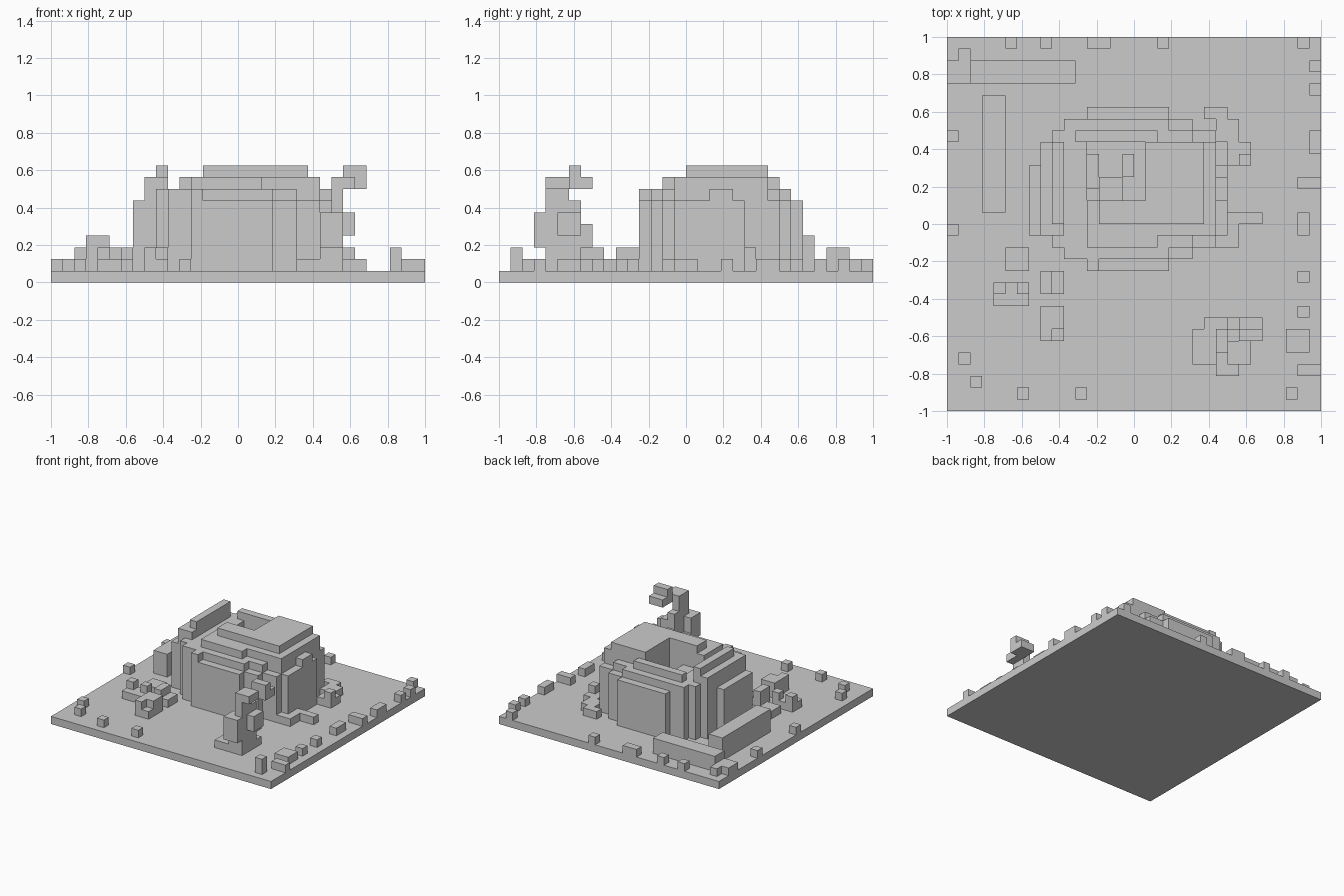
import bpy
import bmesh
from itertools import product
from mathutils import Vector

U = 1 / 16  # block size

cube = bpy.data.objects.get("Cube")
if cube:
    bpy.data.objects.remove(cube, do_unlink=True)

stone = bpy.data.materials.new("grey_stone")
stone.use_nodes = True
GREY = (0.6, 0.6, 0.6, 1)
stone.diffuse_color = GREY
bsdf = next(n for n in stone.node_tree.nodes if n.type == 'BSDF_PRINCIPLED')
bsdf.inputs["Base Color"].default_value = GREY


def cells(x0, x1, y0, y1, z0, z1):
    """All block cells inside a box, in block units."""
    return set(product(range(x0, x1), range(y0, y1), range(z0, z1)))


def union(*boxes):
    return set().union(*(cells(*b) for b in boxes))


def build(name, blocks):
    """Skin the outside of a set of blocks and merge the flat areas."""
    bm = bmesh.new()
    verts = {}

    def vert(p):
        key = tuple(p)
        if key not in verts:
            verts[key] = bm.verts.new([c * U for c in key])
        return verts[key]

    for cell in blocks:
        for axis, side in product(range(3), (0, 1)):
            near = list(cell)
            near[axis] += 2 * side - 1
            if tuple(near) in blocks:
                continue
            a, b = (axis + 1) % 3, (axis + 2) % 3
            ring = []
            for da, db in ((0, 0), (1, 0), (1, 1), (0, 1)):
                p = list(cell)
                p[axis] += side
                p[a] += da
                p[b] += db
                ring.append(vert(p))
            bm.faces.new(ring if side else ring[::-1])
    bmesh.ops.dissolve_limit(bm, angle_limit=0.01, verts=bm.verts[:], edges=bm.edges[:])
    mesh = bpy.data.meshes.new(name)
    bm.to_mesh(mesh)
    bm.free()
    mesh.materials.append(stone)
    obj = bpy.data.objects.new(name, mesh)
    bpy.context.collection.objects.link(obj)


# Ground slab
build("ground", cells(-16, 16, -16, 16, 0, 1))

# Rounded ruin: stepped footprint, then shrinking tiers
dome = union(
    (-4, 3, -4, 10, 1, 7), (-6, 5, -3, 9, 1, 7), (-7, 7, -2, 8, 1, 7),
    (-8, 7, -1, 7, 1, 7), (-9, 8, -1, 5, 1, 7),
    # second tier
    (-4, -3, -4, -3, 7, 8), (-6, 3, -3, 9, 7, 8), (-7, 5, -2, 8, 7, 8),
    (-8, 7, -1, 7, 7, 8), (7, 8, 2, 4, 7, 8),
    # third tier
    (-4, 2, -2, 7, 8, 9), (2, 7, -1, 7, 8, 9), (-5, 2, 7, 8, 8, 9),
    (-8, -6, -1, 7, 8, 9),
    # roof slab and broken ridge
    (-3, 6, 0, 7, 9, 10), (-7, -6, 0, 7, 9, 10))
# Collapsed part of the roof with rubble inside
dome -= cells(-4, 1, 2, 7, 4, 10)
dome |= union((-3, -1, 2, 4, 4, 7), (-1, 0, 4, 6, 4, 6), (-4, -3, 3, 6, 4, 6))
build("round_ruin", dome)

# Low boundary walls
build("side_wall", cells(-13, -11, 1, 11, 1, 4))
build("back_wall", union((-14, -5, 12, 14, 1, 3), (-16, -14, 12, 14, 1, 2),
                         (-15, -14, 12, 15, 1, 2)))

# Gnarled tree: roots, twisted trunk, top branch
build("dead_tree", union(
    (5, 9, -12, -9, 1, 2), (6, 9, -9, -8, 1, 2),
    (7, 9, -12, -9, 2, 4), (7, 9, -13, -11, 3, 6), (8, 9, -10, -8, 3, 5),
    (8, 9, -12, -9, 4, 7), (9, 10, -11, -9, 4, 6), (8, 9, -12, -10, 6, 8),
    (9, 10, -12, -9, 8, 9), (8, 9, -12, -10, 8, 9),
    (9, 11, -10, -8, 8, 9), (9, 11, -10, -9, 9, 10)))

# Fallen rubble in front of and beside the ruin
build("front_rubble", union(
    (-8, -6, -10, -7, 1, 2), (-8, -6, -9, -7, 2, 3), (-8, -7, -10, -8, 2, 3),
    (-8, -6, -6, -4, 1, 2), (-8, -7, -6, -4, 2, 3),
    (-12, -9, -7, -6, 1, 2), (-11, -10, -6, -5, 1, 2), (-12, -11, -6, -5, 1, 3),
    (-10, -9, -6, -5, 1, 3), (-11, -9, -4, -2, 1, 2)))
build("side_rubble", union(
    (6, 8, 9, 10, 1, 2), (7, 9, 7, 9, 1, 2), (8, 10, 5, 7, 1, 2), (9, 10, 5, 6, 2, 3),
    (8, 11, 0, 1, 1, 2), (7, 9, -2, 1, 1, 2)))

# Scattered single stones around the border
spots = [(-11, 15), (-8, 15), (-4, 15), (-3, 15), (2, 15), (14, 15), (15, 13),
         (15, 11), (14, -5), (14, -8), (13, -15), (-5, -15), (-10, -15),
         (-14, -14), (-15, -12), (-16, -1), (-16, 7)]
stones = union(*((x, x + 1, y, y + 1, 1, 2) for x, y in spots))
stones |= union((15, 16, 6, 8, 1, 2), (14, 16, 3, 4, 1, 2), (14, 15, -1, 1, 1, 2),
                (13, 15, -11, -9, 1, 2), (14, 16, -13, -12, 1, 2),
                (13, 14, -15, -14, 2, 3))
build("border_stones", stones)
